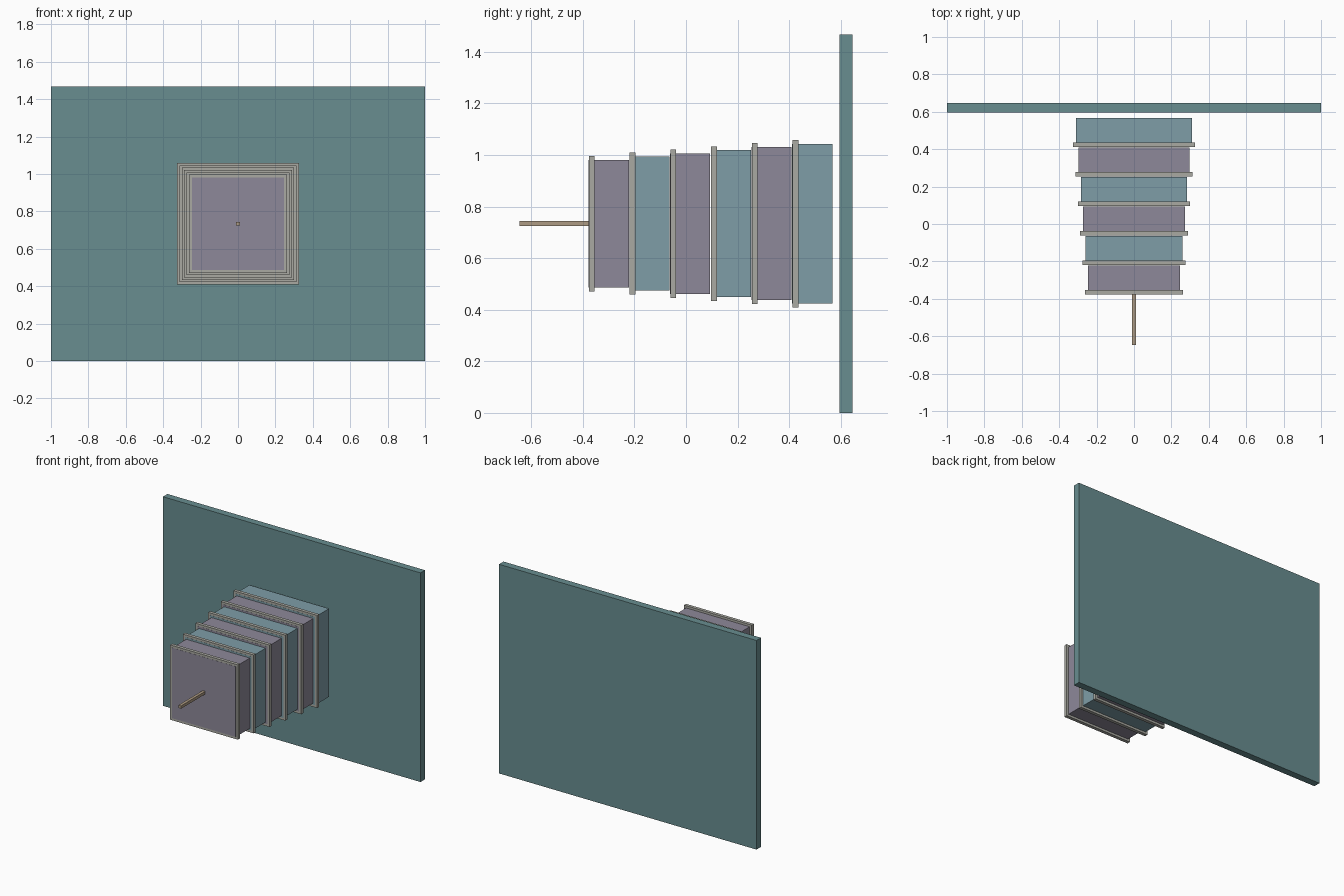
import bpy

if "Cube" in bpy.data.objects:
    bpy.data.objects.remove(bpy.data.objects["Cube"])

MID_Z = 0.734


def material(name, rgb):
    m = bpy.data.materials.new(name)
    m.diffuse_color = (*rgb, 1)
    m.use_nodes = True
    m.node_tree.nodes["Principled BSDF"].inputs["Base Color"].default_value = m.diffuse_color
    return m


def box(name, half_x, y0, y1, half_z, mat):
    """Box centred on x = 0 and z = MID_Z, running from y0 to y1."""
    bpy.ops.mesh.primitive_cube_add(size=1, location=(0, (y0 + y1) / 2, MID_Z))
    ob = bpy.context.object
    ob.name = name
    ob.scale = (2 * half_x, y1 - y0, 2 * half_z)
    bpy.ops.object.transform_apply(location=False, rotation=False, scale=True)
    ob.data.materials.append(mat)
    return ob


violet = material("violet", (0.27, 0.25, 0.32))
blue = material("blue", (0.21, 0.34, 0.39))
trim = material("trim", (0.40, 0.40, 0.36))
teal = material("teal", (0.14, 0.27, 0.28))
tan = material("tan", (0.42, 0.33, 0.23))

# Large back panel
box("back_panel", 1.0, 0.596, 0.646, MID_Z, teal)

# Stepped segments growing toward the panel, each with a collar at its front
FRONT, PITCH, STEP = -0.378, 0.158, 0.0125
for i in range(6):
    y = FRONT + i * PITCH
    half = 0.247 + i * STEP
    box(f"segment_{i + 1}", half, y, y + PITCH - 0.002, half,
        blue if i % 2 else violet)
    box(f"collar_{i + 1}", half + 0.0155, y + 0.001, y + 0.024, half + 0.0155, trim)

# Thin square rod on the front
box("front_rod", 0.01, -0.646, FRONT + 0.01, 0.01, tan)
